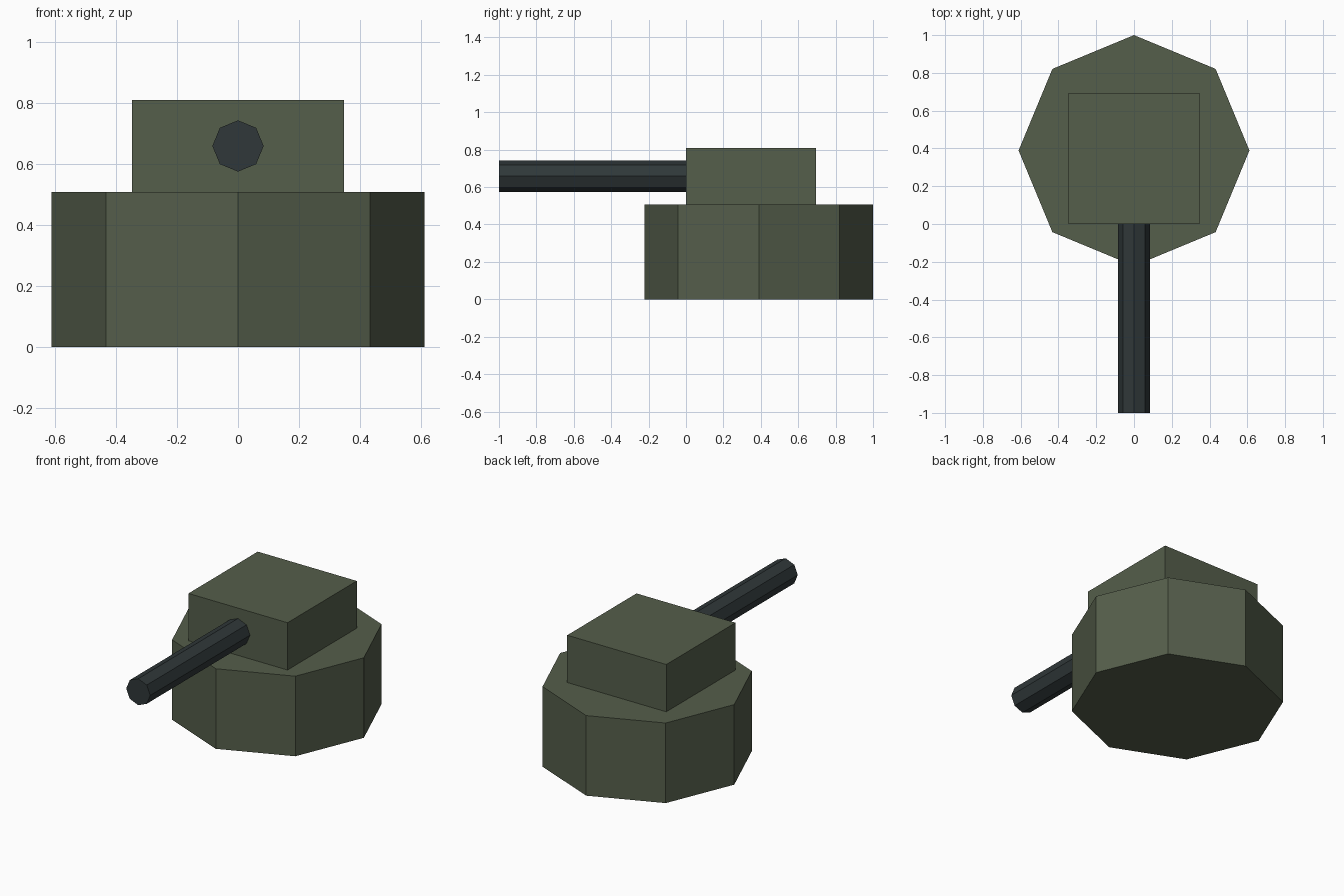
import bpy
from math import pi

if "Cube" in bpy.data.objects:
    bpy.data.objects.remove(bpy.data.objects["Cube"])


def material(name, color):
    mat = bpy.data.materials.new(name)
    mat.diffuse_color = (*color, 1.0)
    mat.use_nodes = True
    mat.node_tree.nodes["Principled BSDF"].inputs["Base Color"].default_value = mat.diffuse_color
    return mat


def finish(name, mat):
    obj = bpy.context.object
    obj.name = name
    obj.data.materials.append(mat)
    return obj


def octagon_prism(name, mat, radius, length, center, rotation=(0, 0, 0)):
    bpy.ops.mesh.primitive_cylinder_add(vertices=8, radius=radius, depth=length,
                                        location=center, rotation=rotation)
    return finish(name, mat)


olive = material("olive green", (0.090, 0.112, 0.070))
gunmetal = material("dark gunmetal", (0.029, 0.039, 0.041))

# Octagonal turret base, set back from the origin
octagon_prism("turret_base", olive, 0.611, 0.508, (0, 0.389, 0.254))

# Square housing on top of the base
bpy.ops.mesh.primitive_cube_add(size=1, location=(0, 0.347, 0.658))
housing = finish("turret_housing", olive)
housing.scale = (0.695, 0.694, 0.300)

# Gun barrel pointing forward from the housing front
octagon_prism("gun_barrel", gunmetal, 0.084, 1.0, (0, -0.5, 0.658), (pi / 2, 0, 0))
